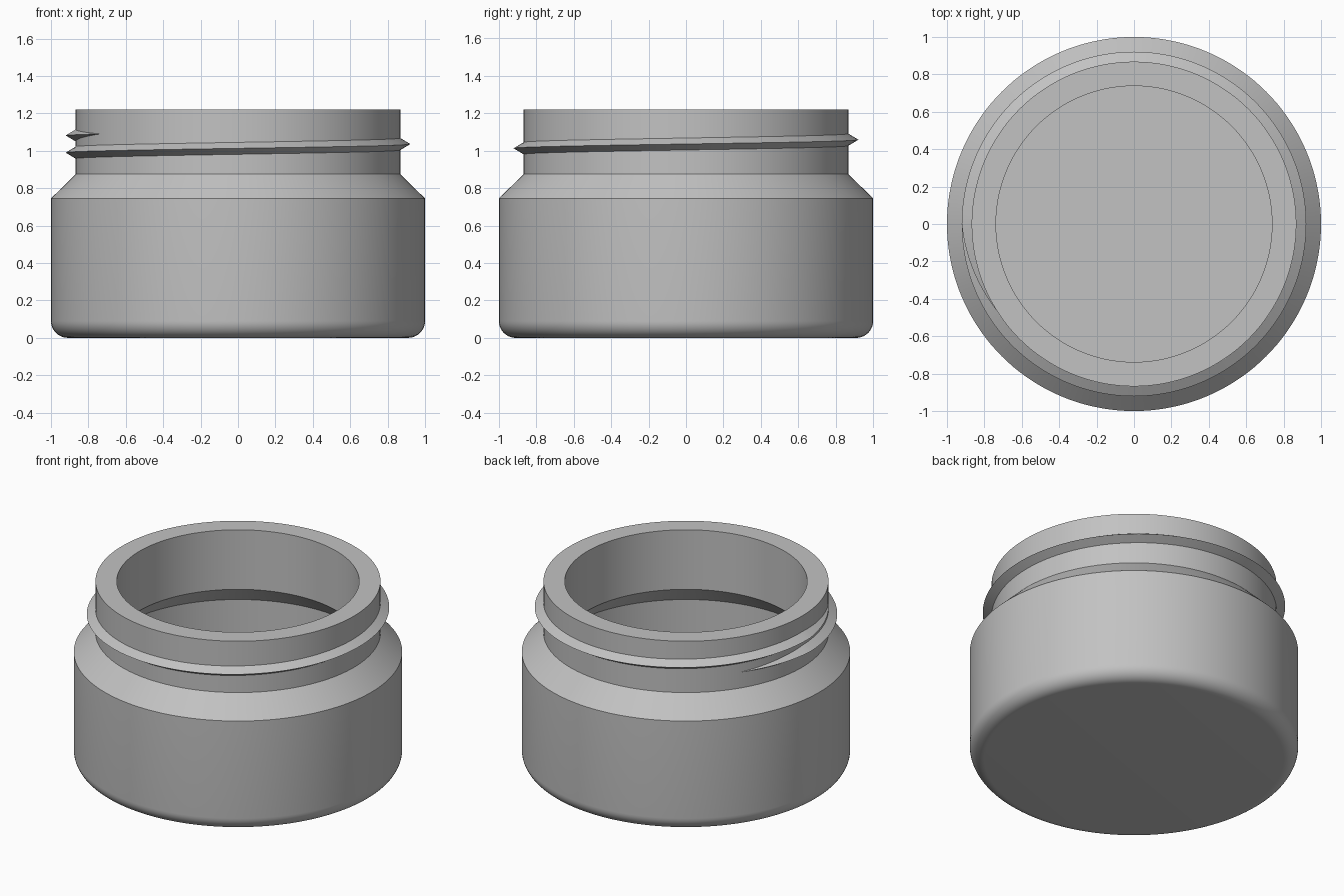
import bpy
import bmesh
from math import sin, cos, radians, pi

cube = bpy.data.objects.get("Cube")
if cube:
    bpy.data.objects.remove(cube, do_unlink=True)

GREY = (0.54, 0.54, 0.54, 1.0)
mat = bpy.data.materials.new("plain grey")
mat.use_nodes = True
mat.diffuse_color = GREY
mat.node_tree.nodes["Principled BSDF"].inputs["Base Color"].default_value = GREY

NECK, CREST, HEIGHT = 0.868, 0.921, 1.22
WALL, FILLET = 0.13, 0.09


def finish(name, bm):
    """Turn a bmesh into a smooth-shaded object with sharp edges kept."""
    bmesh.ops.recalc_face_normals(bm, faces=bm.faces)
    mesh = bpy.data.meshes.new(name)
    bm.to_mesh(mesh)
    bm.free()
    mesh.materials.append(mat)
    obj = bpy.data.objects.new(name, mesh)
    bpy.context.collection.objects.link(obj)
    bpy.ops.object.select_all(action='DESELECT')
    obj.select_set(True)
    bpy.context.view_layer.objects.active = obj
    bpy.ops.object.shade_smooth_by_angle(angle=radians(30))
    return obj


def lathe(name, profile, steps=144):
    """Spin a radius/height profile around the z axis."""
    bm = bmesh.new()
    verts = [bm.verts.new((r, 0, z)) for r, z in profile]
    edges = [bm.edges.new(pair) for pair in zip(verts, verts[1:])]
    bmesh.ops.spin(bm, geom=verts + edges, cent=(0, 0, 0), axis=(0, 0, 1),
                   angle=2 * pi, steps=steps, use_duplicate=False)
    bmesh.ops.remove_doubles(bm, verts=bm.verts, dist=0.0001)
    return finish(name, bm)


# Jar body: rounded foot, straight wall, sloped shoulder, neck, hollow inside
foot = [(1 - FILLET + FILLET * sin(a), FILLET - FILLET * cos(a))
        for a in (radians(9 * i) for i in range(11))]
outside = [(0, 0)] + foot + [(1, 0.745), (NECK, 0.875), (NECK, HEIGHT)]
inside = [(NECK - WALL, HEIGHT), (NECK - WALL, 0.82),
          (1 - WALL, 0.69), (1 - WALL, WALL), (0, WALL)]
lathe("jar_body", outside + inside)


# Screw thread: a V-shaped ridge on a helix, fading out at both ends
def screw_thread(name, start=148, end=572, fade=32, step=2):
    bm = bmesh.new()
    rings = []
    for deg in range(start, end + 1, step):
        full = min(1, (deg - start) / fade, (end - deg) / fade)
        full = max(full, 0.01)
        z = 0.99 + 0.092 * (deg - 180) / 360
        h = 0.032 * full
        crest = NECK + (CREST - NECK) * full
        section = [(0.85, h), (NECK, h), (crest, 0), (NECK, -h), (0.85, -h)]
        a = radians(deg)
        rings.append([bm.verts.new((r * cos(a), r * sin(a), z + dz))
                      for r, dz in section])
    for lower, upper in zip(rings, rings[1:]):
        for i in range(5):
            j = (i + 1) % 5
            bm.faces.new((lower[i], lower[j], upper[j], upper[i]))
    bm.faces.new(rings[0])
    bm.faces.new(rings[-1])
    return finish(name, bm)


screw_thread("neck_thread")
